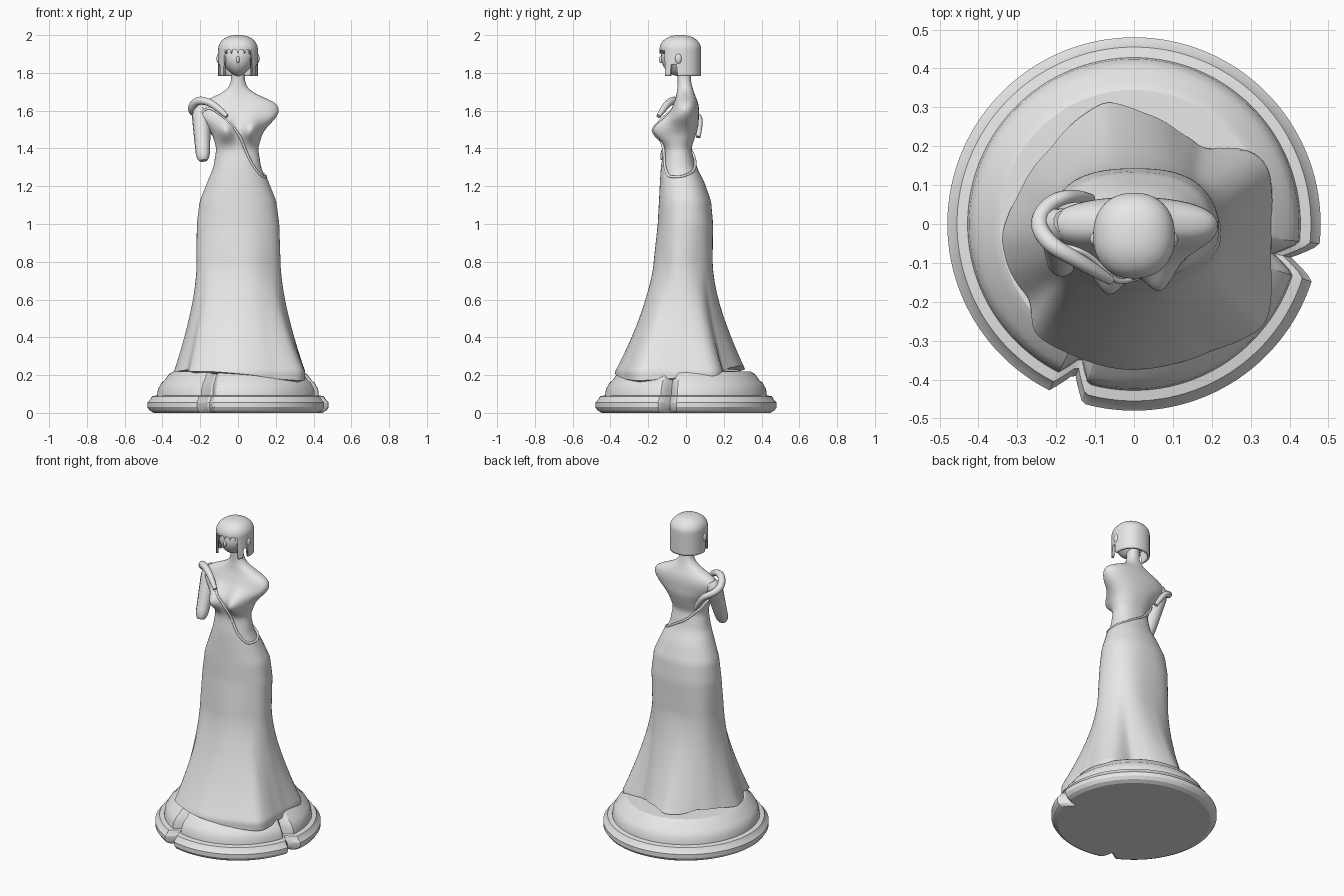
import bpy, bmesh, math
from math import sin, cos, pi, exp, radians, degrees, atan2, hypot

cube = bpy.data.objects.get("Cube")
if cube:
    bpy.data.objects.remove(cube, do_unlink=True)

stone = bpy.data.materials.new("plain_grey_stone")
stone.use_nodes = True
GREY = (0.8, 0.8, 0.8, 1)
stone.diffuse_color = GREY
stone.node_tree.nodes["Principled BSDF"].inputs["Base Color"].default_value = GREY


def finish(ob, angle=40):
    ob.data.materials.append(stone)
    bpy.ops.object.select_all(action='DESELECT')
    bpy.context.view_layer.objects.active = ob
    ob.select_set(True)
    if ob.type == 'CURVE':
        bpy.ops.object.convert(target='MESH')
        ob = bpy.context.object
    bpy.ops.object.shade_smooth_by_angle(angle=radians(angle))
    return ob


def loft(name, rings, caps=(True, True), angle=40):
    """Skin a stack of closed rings, bottom to top."""
    bm = bmesh.new()
    rows = [[bm.verts.new(p) for p in ring] for ring in rings]
    n = len(rows[0])
    for low, high in zip(rows, rows[1:]):
        for i in range(n):
            j = (i + 1) % n
            bm.faces.new((low[i], low[j], high[j], high[i]))
    if caps[0]:
        bm.faces.new(rows[0][::-1])
    if caps[1]:
        bm.faces.new(rows[-1])
    bm.normal_update()
    mesh = bpy.data.meshes.new(name)
    bm.to_mesh(mesh)
    bm.free()
    ob = bpy.data.objects.new(name, mesh)
    bpy.context.collection.objects.link(ob)
    return finish(ob, angle)


def tube(name, points, closed=False):
    """Round tube through (x, y, z, radius) points."""
    cu = bpy.data.curves.new(name, 'CURVE')
    cu.dimensions = '3D'
    cu.bevel_depth = 1
    cu.bevel_resolution = 4
    cu.resolution_u = 6
    cu.use_fill_caps = True
    sp = cu.splines.new('NURBS')
    sp.points.add(len(points) - 1)
    for p, (x, y, z, r) in zip(sp.points, points):
        p.co = (x, y, z, 1)
        p.radius = r
    sp.order_u = 3
    sp.use_endpoint_u = not closed
    sp.use_cyclic_u = closed
    ob = bpy.data.objects.new(name, cu)
    bpy.context.collection.objects.link(ob)
    return finish(ob, 60)


def ball(name, loc, size):
    bpy.ops.mesh.primitive_uv_sphere_add(segments=32, ring_count=20, location=loc)
    ob = bpy.context.object
    ob.name = name
    ob.scale = size
    return finish(ob, 60)


def interp(keys, t):
    """Eased lookup in rows sorted by their first value."""
    if t <= keys[0][0]:
        return keys[0][1:]
    for a, b in zip(keys, keys[1:]):
        if t <= b[0]:
            f = (t - a[0]) / (b[0] - a[0])
            return [u + (v - u) * f for u, v in zip(a[1:], b[1:])]
    return keys[-1][1:]


# Figure sections: height, half width, front depth, back depth
FIGURE = [(.2, .21, .165, .13), (.6, .21, .165, .13), (.8, .213, .16, .135),
          (1, .21, .14, .137), (1.12, .195, .135, .125), (1.22, .155, .13, .09),
          (1.3, .122, .125, .05), (1.4, .106, .11, .028), (1.48, .13, .115, .055),
          (1.52, .16, .11, .066), (1.56, .2, .1, .068), (1.6, .22, .08, .07),
          (1.64, .205, .065, .065), (1.665, .15, .055, .055), (1.69, .09, .05, .045),
          (1.72, .05, .045, .035), (1.76, .036, .045, .025), (1.84, .035, .05, .03)]
# Hem outline
HEM = [(.35, 0, .19), (.35, -.1, .18), (.34, -.26, .17), (.2, -.325, .18),
       (.08, -.365, .2), (-.02, -.375, .21), (-.15, -.34, .22), (-.26, -.28, .22),
       (-.265, -.2, .23), (-.32, -.12, .22), (-.34, -.03, .22), (-.3, .08, .24),
       (-.22, .2, .25), (-.15, .27, .23), (-.07, .32, .23), (.02, .3, .25),
       (.12, .24, .24), (.18, .19, .22), (.3, .19, .18), (.345, .15, .18)]
polar = sorted((degrees(atan2(y, x)), hypot(x, y), z) for x, y, z in HEM)
polar = ([(d - 360, r, z) for d, r, z in polar[-2:]] + polar
         + [(d + 360, r, z) for d, r, z in polar[:2]])
# Neckline height by angle in degrees
NECKLINE = [(-180, 1.5), (-150, 1.59), (-130, 1.62), (-112, 1.58), (-90, 1.48),
            (-78, 1.42), (-60, 1.33), (-35, 1.25), (0, 1.25), (45, 1.28),
            (90, 1.34), (150, 1.44), (180, 1.5)]


def sgn_pow(v, p):
    return math.copysign(abs(v) ** p, v)


def section(z):
    parts = [interp(FIGURE, z + d) for d in (-.015, 0, .015)]
    return [sum(c) / 3 for c in zip(*parts)]


def surface(z, a, off=0.0):
    """Point on the figure at a height and angle, with bust and skirt flare."""
    rx, front, back = section(z)
    x = (rx + off) * sgn_pow(cos(a), .9)
    y = (back - front) / 2 + ((back + front) / 2 + off) * sgn_pow(sin(a), .9)
    if sin(a) < 0:
        for side in (-1, 1):
            y -= .075 * -sin(a) * exp(-((x - side * .072) / .052) ** 2 - ((z - 1.495) / .062) ** 2)
    if z < 1.15:
        fold = 1 + .022 * sin(5 * a + 3 * z) * min(1, (1.15 - z) * 3)
        x, y = x * fold, y * fold
    if z < .8:
        r = sum(interp(polar, degrees(a) + d)[0] for d in (-3, 0, 3)) / 3
        w = min(1, (.8 - z) / .58) ** 1.5
        x, y = x + (r * cos(a) - x) * w, y + (r * sin(a) - y) * w
    return x, y, z


SIDES = 120
ANGLES = [-pi + 2 * pi * i / SIDES for i in range(SIDES)]


def top_edge(a):
    return sum(interp(NECKLINE, (degrees(a) + d + 180) % 360 - 180)[0]
               for d in (-6, 0, 6)) / 3


# Torso and neck
loft("torso_and_neck", [[surface(1.1 + .74 * k / 74, a) for a in ANGLES] for k in range(75)], angle=60)

# Gown with a flared, uneven hem
ROWS = 80
rings = []
for k in range(ROWS + 1):
    ring = []
    for a in ANGLES:
        low = interp(polar, degrees(a))[1]
        ring.append(surface(low + (top_edge(a) - low) * k / ROWS, a, .008))
    rings.append(ring)
under = [(x * .93, y * .93, z - .008) for x, y, z in rings[0]]
loft("gown", [under] + rings, caps=(True, False), angle=60)
tube("neckline_trim", [surface(top_edge(a), a, .006) + (.007,) for a in ANGLES[::2]], True)

# Draped shoulder strap and broken arm
tube("shoulder_strap", [(-.06, -.145, 1.57, .012), (-.10, -.12, 1.61, .018), (-.16, -.085, 1.65, .02),
                        (-.22, -.05, 1.655, .022), (-.25, 0, 1.61, .022), (-.225, .05, 1.58, .02),
                        (-.16, .078, 1.55, .018), (-.11, .065, 1.46, .012)])
tube("right_arm", [(-.18, .005, 1.63, .03), (-.195, 0, 1.6, .052), (-.192, -.035, 1.52, .047),
                   (-.188, -.075, 1.42, .041), (-.185, -.108, 1.35, .036), (-.184, -.112, 1.335, .022)])

# Head
head = ball("head", (0, -.037, 1.885), (.088, .095, .102))
for v in head.data.vertices:
    if v.co.z < 0:
        v.co.x *= 1 - .3 * v.co.z ** 2
for side, label in ((-1, "right"), (1, "left")):
    ball(label + "_ear", (side * .1, -.04, 1.875), (.014, .018, .028))
ball("nose", (0, -.132, 1.87), (.009, .012, .018))


# Bobbed hair with a jagged fringe
def hair_bottom(i, a):
    d = abs(degrees(a) + 90)
    if d < 45:
        return 1.92 if i % 6 else 1.903
    if 65 < d < 84:
        return 1.845
    return 1.783


rings = []
for k in range(29):
    ring = []
    for i, a in enumerate(ANGLES):
        if k <= 12:
            low = hair_bottom(i, a)
            z, s = low + (1.925 - low) * k / 12, 1
        else:
            t = (k - 12) / 16.3 * pi / 2
            z, s = 1.925 + .075 * sin(t), cos(t) ** .85
        ring.append((.105 * s * sgn_pow(cos(a), .9), -.03 + .11 * s * sgn_pow(sin(a), .9), z))
    rings.append(ring)
hair = loft("bobbed_hair", rings, caps=(False, True), angle=50)
shell = hair.modifiers.new("thickness", 'SOLIDIFY')
shell.thickness = .014
shell.offset = -1

# Round stepped plinth with two cracks in the rim
PROFILE = [(.445, 0), (.468, .012), (.48, .03), (.48, .055), (.465, .07), (.455, .088), (.428, .093),
           (.424, .125), (.405, .16), (.39, .172), (.365, .205), (.345, .218), (.2, .224)]
CRACKS = (-111.5, -12)


def notch(deg):
    return max(max(0, 1 - abs((deg - c + 180) % 360 - 180) / 5.5) for c in CRACKS)


rings = []
for r, z in PROFILE:
    depth = .14 if .35 < r else 0
    rings.append([((r * (1 - depth * notch(d * 1.5))) * cos(radians(d * 1.5)),
                   (r * (1 - depth * notch(d * 1.5))) * sin(radians(d * 1.5)), z) for d in range(240)])
loft("plinth", rings, angle=25)
